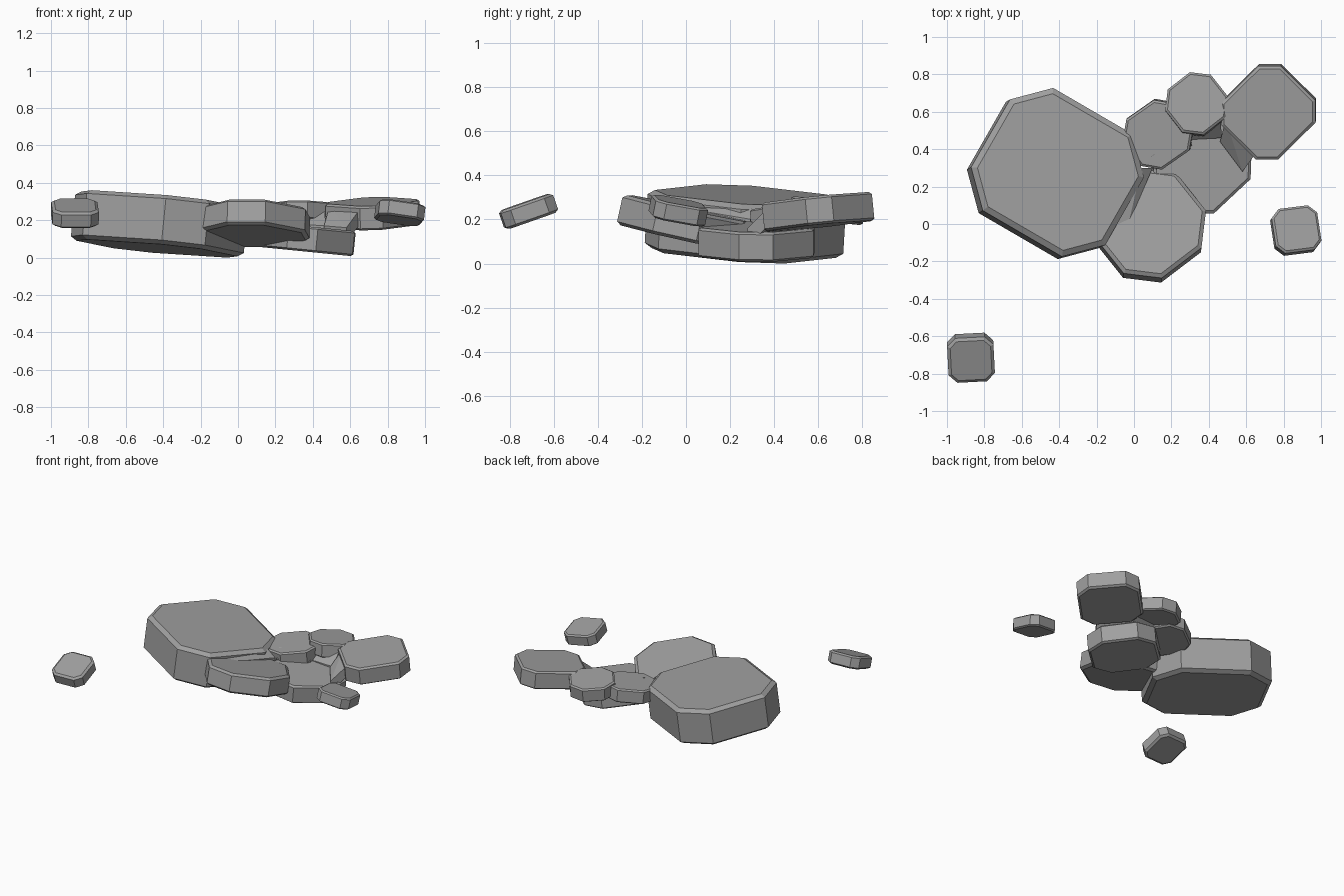
import bpy, bmesh
from math import radians
from mathutils import Vector, Matrix

cube = bpy.data.objects.get("Cube")
if cube:
    bpy.data.objects.remove(cube, do_unlink=True)

stone_grey = bpy.data.materials.new("stone_grey")
stone_grey.use_nodes = True
GREY = (0.35, 0.35, 0.35, 1)
stone_grey.diffuse_color = GREY
bsdf = stone_grey.node_tree.nodes["Principled BSDF"]
bsdf.inputs["Base Color"].default_value = GREY
bsdf.inputs["Roughness"].default_value = 0.9


def finish(bm, name):
    mesh = bpy.data.meshes.new(name)
    bm.to_mesh(mesh)
    bm.free()
    mesh.materials.append(stone_grey)
    bpy.context.collection.objects.link(bpy.data.objects.new(name, mesh))


def octagon(a, b, c):
    """Rectangle with cut corners, counter-clockwise."""
    return [(a, c - b), (a, b - c), (a - c, b), (c - a, b),
            (-a, b - c), (-a, c - b), (c - a, -b), (a - c, -b)]


def stone(name, centre, half, cut, thick, turn, slope, edge):
    """Flat eight-sided slab with bevelled rims, tilted to a slope."""
    bm = bmesh.new()
    h = thick / 2
    rings = []
    for inset, z in ((edge, -h), (0, edge * 0.7 - h), (0, h - edge * 0.7), (edge, h)):
        a, b = half[0] - inset, half[1] - inset
        c = cut - inset * 0.586
        rings.append([bm.verts.new((x, y, z)) for x, y in octagon(a, b, c)])
    bm.faces.new(rings[0][::-1])
    bm.faces.new(rings[-1])
    for low, high in zip(rings, rings[1:]):
        for i in range(8):
            j = (i + 1) % 8
            bm.faces.new((low[i], low[j], high[j], high[i]))
    normal = Vector((-slope[0], -slope[1], 1))
    tilt = Vector((0, 0, 1)).rotation_difference(normal).to_matrix().to_4x4()
    bm.transform(Matrix.Translation(centre) @ tilt
                 @ Matrix.Rotation(radians(turn), 4, 'Z'))
    finish(bm, name)


def ramp(name, *corners):
    """Sloped fill between a high rim and a lower slab."""
    bm = bmesh.new()
    for x, y, z in corners:
        bm.verts.new((x, y, z))
        bm.verts.new((x, y, z - 0.08))
    bmesh.ops.convex_hull(bm, input=bm.verts[:])
    finish(bm, name)


# Cluster of overlapping slabs
stone("large_slab", (-.42, .27, .18), (.415, .38), .17, .265, -30, (-.1, -.06), .03)
stone("front_slab", (.083, -.008, .183), (.28, .275), .145, .14, 38, (-.03, -.22), .02)
stone("middle_slab", (.36, .32, .1), (.245, .235), .11, .135, 43, (-.1, 0), .015)
stone("back_left_slab", (.72, .6, .235), (.225, .215), .085, .13, 45, (.03, .1), .015)
stone("back_small_slab", (.335, .64, .24), (.155, .155), .08, .1, 38, (0, -.1), .012)
stone("inner_small_slab", (.13, .48, .21), (.17, .165), .08, .1, 35, (.06, .08), .012)

# Sloped fills where slabs meet
ramp("large_slab_ramp", (-.18, -.06, .27), (.04, .3, .25), (.1, .3, .2), (-.03, 0, .25))
ramp("back_left_ramp", (.49, .56, .28), (.66, .39, .27), (.46, .44, .17), (.58, .28, .16))
ramp("back_small_ramp", (.25, .57, .29), (.46, .59, .29), (.28, .45, .18), (.47, .46, .17))
ramp("inner_small_ramp", (.09, .36, .25), (.27, .49, .26), (.12, .29, .2), (.31, .42, .18))

# Two loose stones
stone("right_loose_stone", (-.872, -.715, .237), (.124, .126), .045, .09, 3, (-.02, .35), .016)
stone("left_loose_stone", (.865, -.035, .24), (.124, .122), .045, .085, 8, (-.12, -.2), .012)
